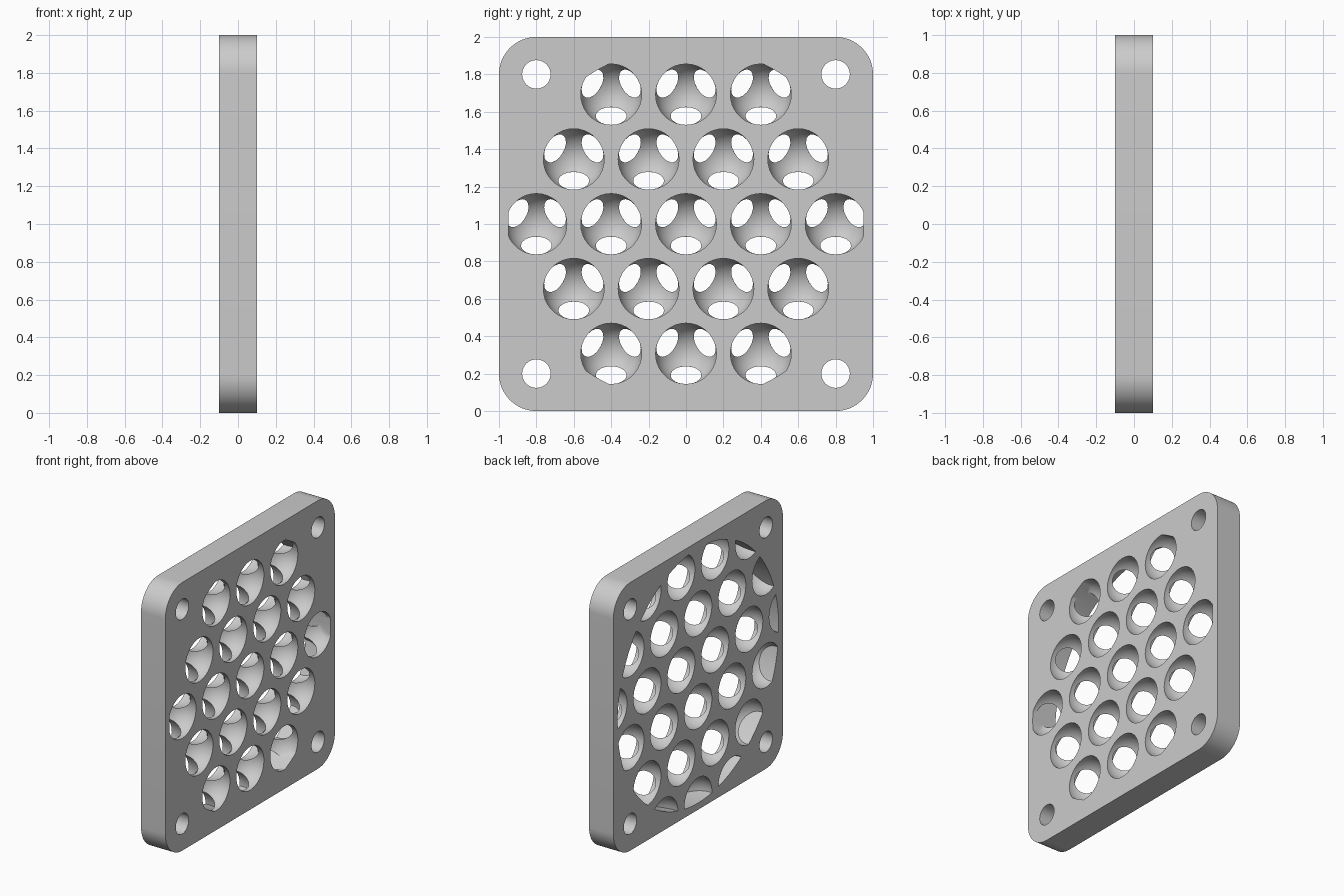
import bpy, bmesh, math
from mathutils import Matrix, Vector

if "Cube" in bpy.data.objects:
    bpy.data.objects.remove(bpy.data.objects["Cube"])

THICK = 0.2
PITCH = 0.4                         # spacing of cavities within one layer
ROW = PITCH * math.sqrt(3) / 2
LAYER = PITCH / math.sqrt(6) / 2    # distance of each cavity layer from mid plane
CAVITY_R = 0.164
CLIP_R = 0.95
ALONG_X = Matrix.Rotation(math.pi / 2, 4, 'Y')


def make_object(name, bm):
    mesh = bpy.data.meshes.new(name)
    bm.to_mesh(mesh)
    bm.free()
    obj = bpy.data.objects.new(name, mesh)
    bpy.context.collection.objects.link(obj)
    return obj


def place(x, y, z):
    return Matrix.Translation((x, y, z + 1)) @ ALONG_X


def make_rods(name, spots, radius, segments):
    bm = bmesh.new()
    for y, z in spots:
        bmesh.ops.create_cone(bm, cap_ends=True, segments=segments, radius1=radius,
                              radius2=radius, depth=0.6, matrix=place(0, y, z))
    return make_object(name, bm)


def make_cavities(name, x, spots):
    bm = bmesh.new()
    for y, z in spots:
        bmesh.ops.create_uvsphere(bm, u_segments=36, v_segments=20, radius=CAVITY_R,
                                  matrix=place(x, y, z))
    return make_object(name, bm)


def apply_boolean(target, cutter, operation):
    mod = target.modifiers.new("Cut", 'BOOLEAN')
    mod.operation = operation
    mod.solver = 'MANIFOLD'
    mod.object = cutter
    bpy.ops.object.select_all(action='DESELECT')
    bpy.context.view_layer.objects.active = target
    target.select_set(True)
    bpy.ops.object.modifier_apply(modifier=mod.name)
    bpy.data.objects.remove(cutter)


# Plate with rounded corners
bm = bmesh.new()
bmesh.ops.create_cube(bm, size=2)
bmesh.ops.transform(bm, verts=bm.verts, matrix=Matrix.Translation((0, 0, 1))
                    @ Matrix.Diagonal((THICK / 2, 1, 1, 1)))
edges = [e for e in bm.edges if abs(e.verts[0].co.x - e.verts[1].co.x) > 0.1]
bmesh.ops.bevel(bm, geom=edges, offset=0.2, segments=16, profile=0.5, affect='EDGES')
plate = make_object("perforated_plate", bm)

# Hexagonal layer of cavities, and the staggered layer behind it
front = [Vector((PITCH * (i - (4 - abs(r)) / 2), ROW * r))
         for r in range(-2, 3) for i in range(5 - abs(r))]
step = PITCH / math.sqrt(3)
offsets = [Vector((step * math.cos(a), step * math.sin(a)))
           for a in (math.radians(d) for d in (30, 150, 270))]
back = sorted({(round(p.x + o.x, 4), round(p.y + o.y, 4))
               for p in front for o in offsets})

# Cut one layer at a time, each kept inside a round boundary
for name, x, spots in (("front_cavities", LAYER, front), ("back_cavities", -LAYER, back)):
    cavities = make_cavities(name, x, spots)
    apply_boolean(cavities, make_rods("round_boundary", [(0, 0)], CLIP_R, 96), 'INTERSECT')
    apply_boolean(plate, cavities, 'DIFFERENCE')

# Corner bolt holes
corners = [(y, z) for y in (-0.8, 0.8) for z in (-0.8, 0.8)]
apply_boolean(plate, make_rods("bolt_holes", corners, 0.076, 40), 'DIFFERENCE')

# Single grey finish
grey = bpy.data.materials.new("light_grey")
grey.use_nodes = True
colour = (0.6, 0.6, 0.6, 1)
grey.diffuse_color = colour
grey.node_tree.nodes["Principled BSDF"].inputs["Base Color"].default_value = colour
plate.data.materials.clear()
plate.data.materials.append(grey)

bpy.ops.object.select_all(action='DESELECT')
plate.select_set(True)
bpy.context.view_layer.objects.active = plate
bpy.ops.object.shade_smooth_by_angle(angle=math.radians(30))
